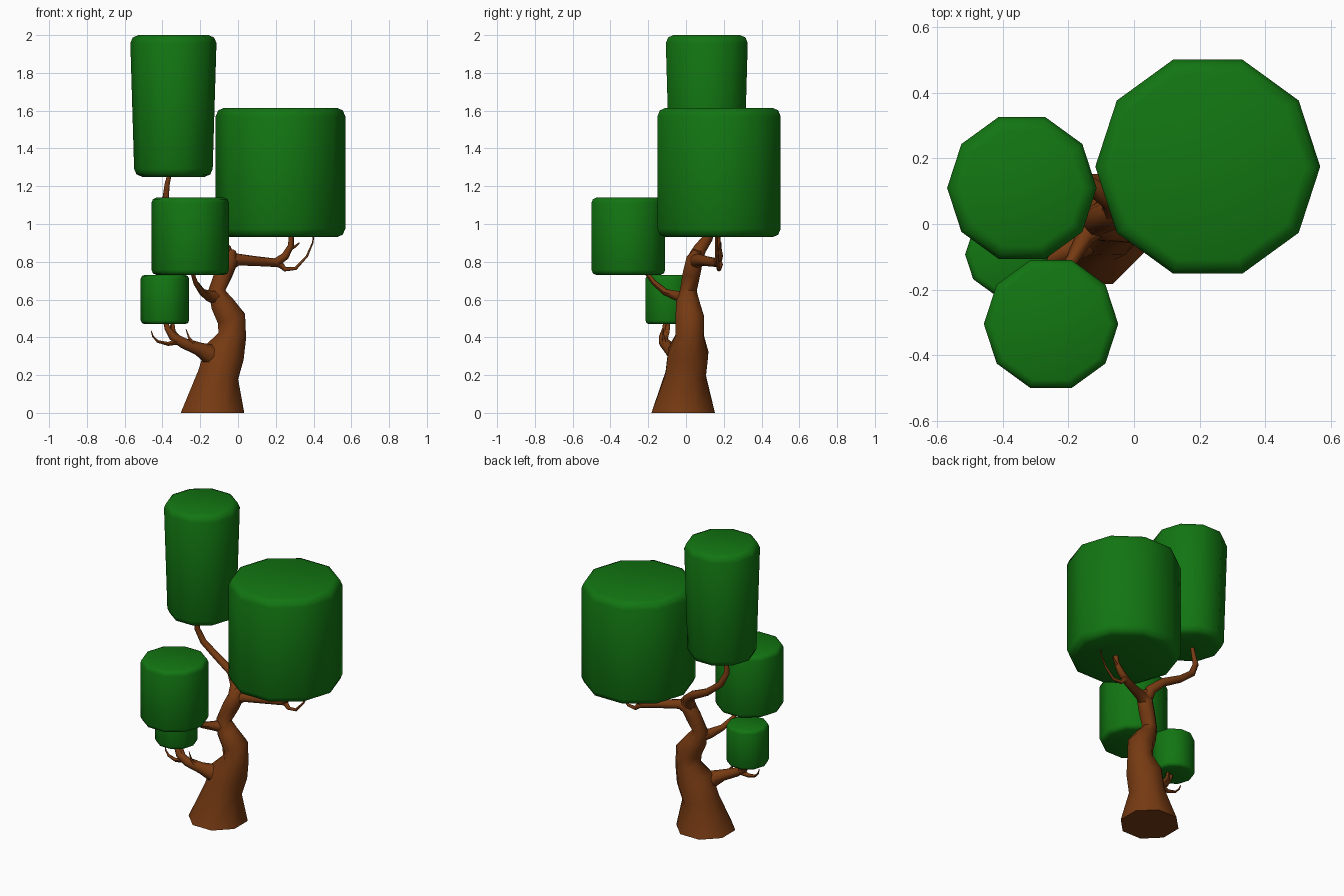
import bpy, bmesh, math
from mathutils import Vector


def material(name, col):
    m = bpy.data.materials.new(name)
    m.diffuse_color = (*col, 1)
    return m


BARK = material("brown bark", (0.18, 0.042, 0.006))
LEAF = material("leaf green", (0.006, 0.18, 0.006))


def tube(name, path, mat, sides=8, phase=0.0, upright=False):
    """Capped tube through (x, y, z, radius) points."""
    pts = [Vector(p[:3]) for p in path]
    n = len(pts)
    bm = bmesh.new()
    rings, prev, u = [], None, None
    for i, p in enumerate(pts):
        a = (p - pts[i - 1]).normalized() if i else Vector()
        b = (pts[i + 1] - p).normalized() if i < n - 1 else Vector()
        t = (a + b).normalized()
        if upright and i == 0:
            t = Vector((0, 0, 1))
        if u is None:
            ref = Vector((1, 0, 0)) if abs(t.x) < 0.8 else Vector((0, 1, 0))
            u = (ref - t * ref.dot(t)).normalized()
        else:
            u = prev.rotation_difference(t) @ u
        prev = t
        v = t.cross(u)
        ring = []
        for k in range(sides):
            ang = phase + 2 * math.pi * k / sides
            ring.append(bm.verts.new(p + (u * math.cos(ang) + v * math.sin(ang)) * path[i][3]))
        rings.append(ring)
    for lo, hi in zip(rings, rings[1:]):
        for k in range(sides):
            j = (k + 1) % sides
            bm.faces.new((lo[k], lo[j], hi[j], hi[k]))
    bm.faces.new(rings[0][::-1])
    bm.faces.new(rings[-1])
    for f in bm.faces:
        f.smooth = True
    me = bpy.data.meshes.new(name)
    bm.to_mesh(me)
    bm.free()
    me.set_sharp_from_angle(angle=math.radians(60))
    me.materials.append(mat)
    ob = bpy.data.objects.new(name, me)
    bpy.context.collection.objects.link(ob)
    return ob


def foliage(name, x, y, z0, z1, r0, r1, b):
    """Ten-sided block of leaves with rounded rims."""
    prof = [(z0, r0 - b), (z0 + .3 * b, r0 - .3 * b), (z0 + b, r0),
            (z1 - b, r1), (z1 - .3 * b, r1 - .3 * b), (z1, r1 - b)]
    tube(name, [(x, y, z, r) for z, r in prof], LEAF, sides=10, upright=True)


# leaf blocks
foliage("large_foliage", .225, .175, .93, 1.615, .343, .343, .045)
foliage("tall_foliage", -.342, .11, 1.25, 2.0, .208, .228, .042)
foliage("front_foliage", -.253, -.305, .73, 1.14, .205, .205, .027)
foliage("small_foliage", -.387, -.093, .47, .73, .128, .128, .02)

# trunk
tube("trunk", [(-.135, -.015, 0, .182), (-.105, -.002, .2, .116),
               (-.07, .012, .32, .115), (-.03, .02, .41, .08),
               (-.035, .02, .5, .082), (-.085, .01, .58, .066),
               (-.112, .013, .65, .047), (-.075, .03, .74, .05),
               (-.045, .045, .81, .048), (-.03, .06, .86, .022)],
     BARK, phase=math.pi / 8, upright=True)

# branch to the large block, with its forks
tube("right_branch", [(-.06, .045, .79, .045), (0, .06, .812, .032), (.1, .11, .803, .026),
                      (.2, .165, .795, .024), (.25, .175, .83, .021),
                      (.28, .17, .885, .016), (.285, .165, .98, .012)], BARK)
tube("right_fork", [(.19, .16, .797, .022), (.225, .178, .785, .018), (.25, .175, .76, .012),
                    (.305, .17, .765, .009), (.365, .168, .83, .006),
                    (.395, .165, .9, .004), (.405, .165, .97, .003)], BARK)
tube("right_twig", [(.27, .17, .865, .011), (.3, .18, .88, .007), (.325, .185, .9, .003)], BARK)

# branch to the tall block
tube("upper_branch", [(-.055, .045, .81, .042), (-.07, .075, .87, .034), (-.13, .115, .925, .027),
                      (-.25, .135, .985, .023), (-.345, .13, 1.06, .021),
                      (-.383, .12, 1.14, .018), (-.375, .11, 1.21, .014),
                      (-.35, .11, 1.32, .009)], BARK)

# branch to the front block
tube("front_branch", [(-.1, .01, .61, .045), (-.15, -.04, .618, .03), (-.19, -.11, .64, .019),
                      (-.225, -.17, .69, .014), (-.25, -.23, .77, .01)], BARK, sides=6)

# low branch with its twigs
tube("low_branch", [(-.07, .01, .27, .085), (-.14, -.04, .305, .058), (-.21, -.085, .34, .035),
                    (-.29, -.115, .37, .028), (-.345, -.12, .405, .023),
                    (-.375, -.11, .45, .015), (-.395, -.105, .53, .009)], BARK)
tube("low_fork", [(-.32, -.118, .39, .022), (-.345, -.1, .43, .015),
                  (-.35, -.09, .51, .008)], BARK, sides=6)
tube("low_outer_twig", [(-.31, -.118, .38, .02), (-.37, -.125, .365, .012),
                        (-.425, -.12, .378, .008), (-.45, -.115, .405, .005),
                        (-.46, -.11, .435, .002)], BARK, sides=6)
tube("low_inner_twig", [(-.2, -.085, .34, .02), (-.24, -.115, .37, .011),
                        (-.26, -.12, .4, .006), (-.276, -.12, .445, .002)], BARK, sides=6)
